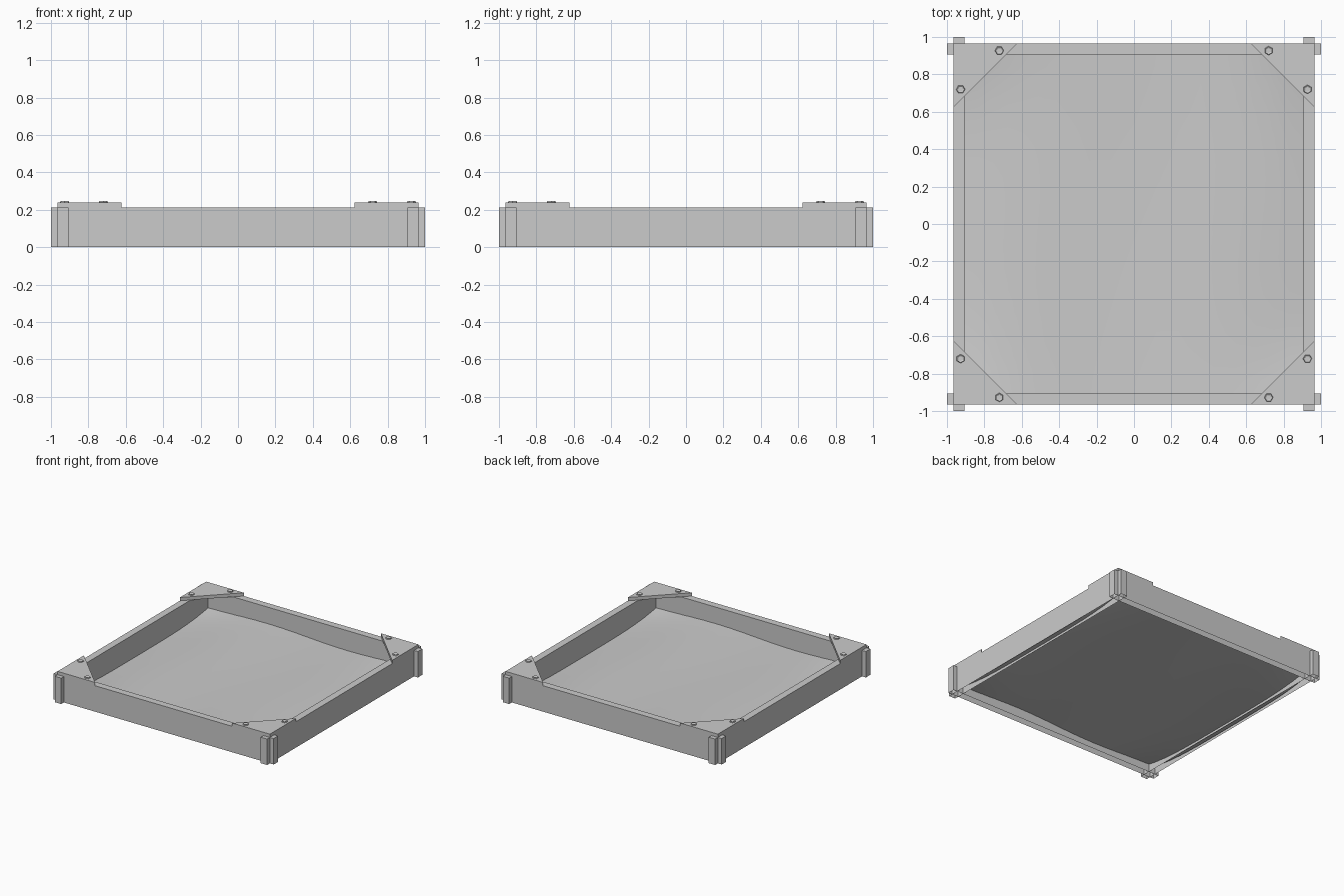
import bpy, bmesh, math
from mathutils import Matrix, Vector

if "Cube" in bpy.data.objects:
    bpy.data.objects.remove(bpy.data.objects["Cube"], do_unlink=True)

OUT, INN, END, TOP, PLATE = 0.965, 0.907, 1.0, 0.213, 0.24

grey = bpy.data.materials.new("plain_grey")
grey.use_nodes = True
grey.diffuse_color = (0.6, 0.6, 0.6, 1)
grey.node_tree.nodes["Principled BSDF"].inputs["Base Color"].default_value = (0.6, 0.6, 0.6, 1)


def finish(name, bm, matrix):
    bm.transform(matrix)
    mesh = bpy.data.meshes.new(name)
    bm.to_mesh(mesh)
    bm.free()
    mesh.materials.append(grey)
    obj = bpy.data.objects.new(name, mesh)
    bpy.context.collection.objects.link(obj)
    return obj


def prism(points, height):
    """Extrude a flat outline upwards."""
    bm = bmesh.new()
    face = bm.faces.new([bm.verts.new(p) for p in points])
    made = bmesh.ops.extrude_face_region(bm, geom=[face])["geom"]
    bmesh.ops.translate(bm, vec=Vector((0, 0, height)),
                        verts=[g for g in made if isinstance(g, bmesh.types.BMVert)])
    bmesh.ops.recalc_face_normals(bm, faces=bm.faces)
    return bm


def turn(quarter):
    return Matrix.Rotation(quarter * math.pi / 2, 4, "Z")


# Four hollow boards, open underneath, crossing at the corners
for q, name in enumerate(["front_board", "left_board", "back_board", "right_board"]):
    bm = prism([(-END, -OUT, 0), (END, -OUT, 0), (END, -INN, 0), (-END, -INN, 0)], TOP)
    underside = [f for f in bm.faces if f.normal.z < -0.5]
    bmesh.ops.delete(bm, geom=underside, context="FACES_ONLY")
    finish(name, bm, turn(q))

# Triangular corner seats, each held by two hexagonal bolts
for q, corner in enumerate(["back_left", "back_right", "front_right", "front_left"]):
    bm = prism([(OUT, OUT, TOP), (0.623, OUT, TOP), (OUT, 0.623, TOP)], PLATE - TOP)
    finish(corner + "_seat", bm, turn(q))
    for n, (x, y) in enumerate([(0.72, 0.927), (0.927, 0.72)]):
        bm = bmesh.new()
        bmesh.ops.create_cone(bm, cap_ends=True, segments=6, radius1=0.024,
                              radius2=0.021, depth=0.007)
        # recessed socket in the bolt head
        cap = [max(bm.faces, key=lambda f: f.calc_center_median().z)]
        bmesh.ops.inset_region(bm, faces=cap, thickness=0.008)
        bmesh.ops.translate(bm, verts=cap[0].verts, vec=(0, 0, -0.004))
        finish(f"{corner}_bolt_{n + 1}", bm,
               turn(q) @ Matrix.Translation((x, y, PLATE + 0.0035)))

# Gently uneven sand sheet, its rim tucked inside the hollow boards
bm = bmesh.new()
bmesh.ops.create_grid(bm, x_segments=16, y_segments=16, size=0.955)
for v in bm.verts:
    x, y = v.co.x / INN, v.co.y / INN
    v.co.z = (0.063 - 0.043 * abs(x) ** 3 * (1 - y ** 4)
              - 0.018 * y * math.sin(math.pi * x) * (1 - x * x))
for f in bm.faces:
    f.smooth = True
finish("sand", bm, Matrix())
